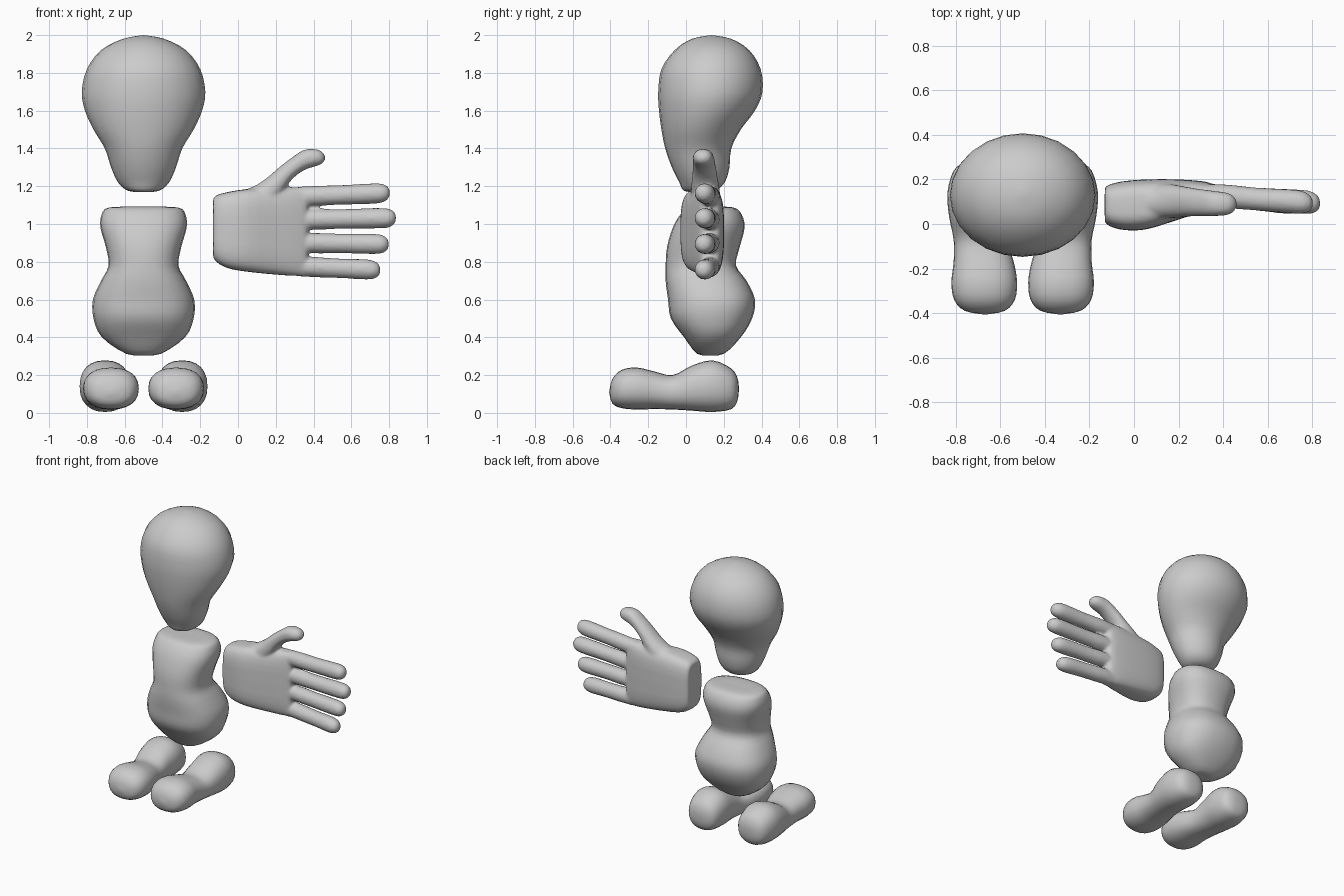
import bpy, bmesh
from math import cos, sin, pi


def spline(secs, steps):
    """Smooth in-between sections (Catmull-Rom through the given ones)."""
    out = []
    n = len(secs)
    for i in range(n - 1):
        a, b, c, d = secs[max(i - 1, 0)], secs[i], secs[i + 1], secs[min(i + 2, n - 1)]
        for s in range(steps):
            t = s / steps
            out.append([0.5 * (2 * q + (r - p) * t + (2 * p - 5 * q + 4 * r - u) * t * t
                               + (3 * q - p - 3 * r + u) * t ** 3)
                        for p, q, r, u in zip(a, b, c, d)])
    out.append(list(secs[-1]))
    return out


def loft(bm, axis, secs, power=2.0, sides=24, steps=3):
    """Skin rounded sections (position, min a, max a, min b, max b) along an axis."""
    rings = []
    for t, a0, a1, b0, b1 in spline(secs, steps):
        ring = []
        for k in range(sides):
            w = 2 * pi * k / sides
            c, s = cos(w), sin(w)
            e = 2 / power
            a = (a0 + a1) / 2 + (a1 - a0) / 2 * abs(c) ** e * (1 if c > 0 else -1)
            b = (b0 + b1) / 2 + (b1 - b0) / 2 * abs(s) ** e * (1 if s > 0 else -1)
            co = {'x': (t, a, b), 'y': (a, t, b), 'z': (a, b, t)}[axis]
            ring.append(bm.verts.new(co))
        rings.append(ring)
    for r0, r1 in zip(rings, rings[1:]):
        for k in range(sides):
            j = (k + 1) % sides
            bm.faces.new((r0[k], r0[j], r1[j], r1[k]))
    # collapse the pole rings
    for ring in (rings[0], rings[-1]):
        bmesh.ops.pointmerge(bm, verts=ring, merge_co=ring[0].co.copy())


def finish(bm, name, x=0.0):
    bmesh.ops.recalc_face_normals(bm, faces=bm.faces)
    me = bpy.data.meshes.new(name)
    bm.to_mesh(me)
    bm.free()
    for p in me.polygons:
        p.use_smooth = True
    ob = bpy.data.objects.new(name, me)
    ob.location.x = x
    bpy.context.collection.objects.link(ob)
    return ob


# head
bm = bmesh.new()
loft(bm, 'z', [
    (1.17, 0, 0, .06, .06),
    (1.175, -.08, .08, -.01, .15),
    (1.22, -.135, .135, -.035, .205),
    (1.30, -.172, .172, -.075, .23),
    (1.40, -.205, .205, -.11, .24),
    (1.50, -.265, .265, -.13, .29),
    (1.60, -.31, .31, -.143, .365),
    (1.70, -.327, .327, -.147, .405),
    (1.82, -.30, .30, -.13, .395),
    (1.92, -.225, .225, -.06, .335),
    (1.98, -.11, .11, .03, .24),
    (2.00, 0, 0, .135, .135)])
finish(bm, "head", -0.5)

# torso
bm = bmesh.new()
loft(bm, 'z', [
    (.31, 0, 0, .13, .13),
    (.312, -.09, .09, .06, .20),
    (.40, -.22, .22, -.01, .29),
    (.50, -.265, .265, -.08, .35),
    (.60, -.268, .268, -.095, .365),
    (.70, -.225, .225, -.108, .32),
    (.78, -.185, .185, -.108, .265),
    (.88, -.20, .20, -.10, .285),
    (.98, -.228, .228, -.07, .31),
    (1.05, -.222, .222, -.03, .295),
    (1.088, -.18, .18, .02, .25),
    (1.09, 0, 0, .14, .14)], 2.4)
finish(bm, "torso", -0.5)

# feet, mirrored about the body centre
bm = bmesh.new()
loft(bm, 'y', [
    (.28, -.2, -.2, .13, .13),
    (.274, -.26, -.14, .07, .18),
    (.24, -.31, -.09, .02, .235),
    (.14, -.338, -.07, .005, .278),
    (.03, -.33, -.075, .012, .25),
    (-.07, -.31, -.07, .018, .2),
    (-.17, -.31, -.04, .02, .22),
    (-.26, -.32, -.025, .018, .24),
    (-.34, -.308, -.035, .025, .228),
    (-.39, -.26, -.08, .05, .18),
    (-.407, -.17, -.17, .11, .11)], 2.3)
feet = finish(bm, "feet", -0.5)
feet.modifiers.new("Mirror", 'MIRROR').use_mirror_merge = False

# hand: palm, thumb and fingers fused together
bm = bmesh.new()
loft(bm, 'x', [
    (-.132, .09, .09, .98, .98),
    (-.131, .03, .14, .86, 1.10),
    (-.125, .0, .17, .81, 1.145),
    (-.06, -.025, .19, .768, 1.168),
    (.05, -.025, .2, .747, 1.185),
    (.2, .02, .2, .732, 1.19),
    (.32, .06, .19, .725, 1.195),
    (.365, .085, .17, .74, 1.18),
    (.37, .13, .13, .96, .96)], 3.6, 32)
loft(bm, 'x', [
    (.0, .09, .09, 1.08, 1.08),
    (.03, .03, .16, 1.0, 1.17),
    (.10, .02, .18, 1.02, 1.208),
    (.16, .025, .18, 1.07, 1.25),
    (.22, .03, .17, 1.14, 1.302),
    (.28, .035, .16, 1.23, 1.348),
    (.35, .035, .15, 1.285, 1.393),
    (.42, .04, .14, 1.308, 1.395),
    (.453, .06, .12, 1.325, 1.375),
    (.463, .09, .09, 1.35, 1.35)], 2.2)
# finger root height, tip height, tip x
for z0, z1, tip in ((1.142, 1.165, .805), (1.022, 1.032, .838),
                    (.902, .893, .8), (.778, .756, .755)):
    secs = [(.24, .13, .13, z0, z0)]
    for x, y, r in ((.25, .13, .04), (.38, .127, .053), (.55, .112, .052),
                    (tip - .08, .10, .054), (tip - .03, .095, .046), (tip - .007, .093, .027)):
        z = z0 + (z1 - z0) * (x - .25) / (tip - .25)
        secs.append((x, y - r, y + r, z - r, z + r))
    secs.append((tip, .093, .093, z1, z1))
    loft(bm, 'x', secs, 2.0, 16)
hand = finish(bm, "hand")
rm = hand.modifiers.new("Fuse", 'REMESH')
rm.mode = 'VOXEL'
rm.voxel_size = 0.01
rm.use_smooth_shade = True
sm = hand.modifiers.new("Soften", 'SMOOTH')
sm.factor = 0.5
sm.iterations = 6
